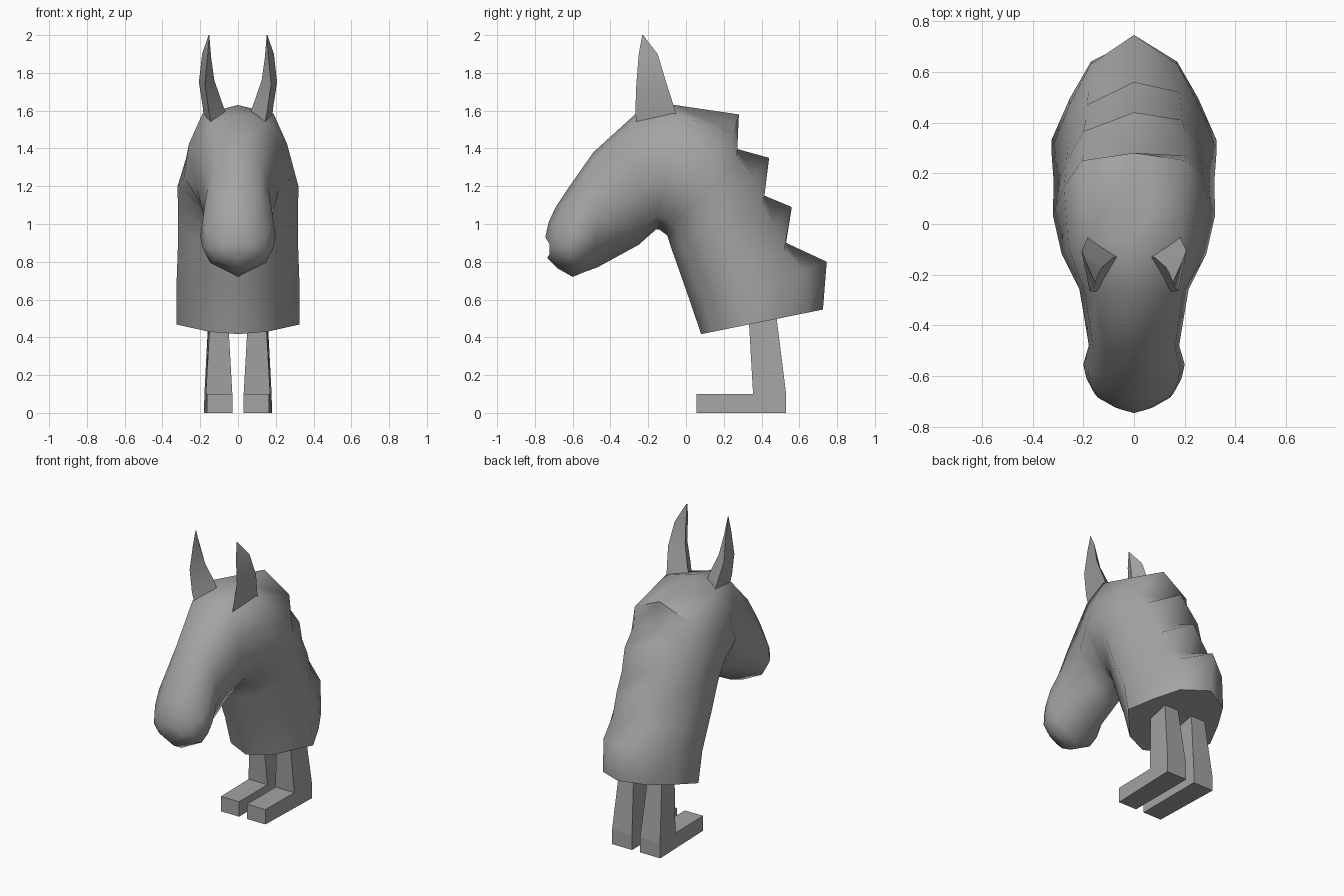
import bpy, bmesh, math

grey = bpy.data.materials.new("plain_grey")
grey.diffuse_color = (0.37, 0.37, 0.37, 1)


def make(name, verts, faces, smooth_angle=None):
    bm = bmesh.new()
    vs = [bm.verts.new(v) for v in verts]
    for f in faces:
        bm.faces.new([vs[i] for i in f])
    bmesh.ops.recalc_face_normals(bm, faces=bm.faces)
    me = bpy.data.meshes.new(name)
    bm.to_mesh(me)
    bm.free()
    me.materials.append(grey)
    ob = bpy.data.objects.new(name, me)
    bpy.context.collection.objects.link(ob)
    if smooth_angle:
        bpy.ops.object.select_all(action='DESELECT')
        ob.select_set(True)
        bpy.context.view_layer.objects.active = ob
        bpy.ops.object.shade_smooth_by_angle(angle=math.radians(smooth_angle))
    return ob


def loft(rings):
    n = len(rings[0])
    verts = [p for r in rings for p in r]
    faces = [(k * n + i, k * n + (i + 1) % n, (k + 1) * n + (i + 1) % n, (k + 1) * n + i)
             for k in range(len(rings) - 1) for i in range(n)]
    last = (len(rings) - 1) * n
    return verts, faces + [tuple(range(n)), tuple(range(last, last + n))]


# Neck sections: throat y, z | mane crest y, z | mane root y, z, x | half width | upper side ratio
neck = [
    (0.08, 0.417, 0.725, 0.547, 0.64, 0.53, 0.17, 0.325, 0.78),
    (0.018, 0.60, 0.745, 0.80, 0.63, 0.75, 0.17, 0.326, 0.78),
    (-0.01, 0.68, 0.53, 0.90, 0.52, 0.86, 0.18, 0.322, 0.80),
    (-0.052, 0.80, 0.56, 1.09, 0.47, 1.00, 0.185, 0.318, 0.81),
    (-0.07, 0.85, 0.415, 1.15, 0.41, 1.11, 0.19, 0.318, 0.83),
    (-0.10, 0.94, 0.44, 1.35, 0.365, 1.25, 0.20, 0.318, 0.84),
    (-0.12, 0.955, 0.26, 1.40, 0.27, 1.36, 0.20, 0.32, 0.85),
    (-0.14, 0.97, 0.28, 1.58, 0.25, 1.48, 0.205, 0.32, 0.86),
]
# Head sections: throat y, z | crest y, z | half width | crest shoulder position, width ratio | side pull
head = [
    (-0.16, 0.97, -0.06, 1.63, 0.285, 0.93, 0.66, 0),
    (-0.25, 0.89, -0.27, 1.58, 0.215, 0.94, 0.70, 0),
    (-0.47, 0.77, -0.49, 1.38, 0.178, 0.92, 0.65, 0),
    (-0.54, 0.745, -0.62, 1.195, 0.200, 0.91, 0.58, 0.02),
    (-0.60, 0.72, -0.69, 1.09, 0.188, 0.91, 0.55, 0.03),
    (-0.68, 0.765, -0.727, 1.01, 0.155, 0.91, 0.55, 0.03),
    (-0.735, 0.82, -0.745, 0.93, 0.080, 0.90, 0.60, 0.02),
]
rings = []


def add_ring(throat, crest, half):
    pts = [(0, *throat)] + half + [(0, *crest)]
    rings.append(pts + [(-x, y, z) for x, y, z in reversed(half)])


halves = [[(x, fy + (sy - fy) * t, fz + (sz - fz) * t)
           for t, x in ((0.11, 0.47 * w), (0.45, w), (0.74, up * w), (1, sx))]
          for fy, fz, by, bz, sy, sz, sx, w, up in neck]
# Only the mane is notched: notch sections keep the sides of the neck even
for k in (2, 4, 6):
    for i in (1, 2):
        halves[k][i] = tuple((a + b) / 2 for a, b in zip(halves[k - 1][i], halves[k + 1][i]))
for sec, half in zip(neck, halves):
    add_ring(sec[0:2], sec[2:4], half)
for k, (fy, fz, by, bz, w, ts, ws, pull) in enumerate(head):
    low = (0.11, 0.50) if k < 2 else (0.20, 0.78)
    half = [(x * w, fy + (by - fy) * t + pull * x, fz + (bz - fz) * t)
            for t, x in (low, (0.42, 1.0), (0.69, 0.91), (ts, ws))]
    add_ring((fy, fz), (by, bz), half)
make("head_and_neck", *loft(rings), smooth_angle=70)

# Ears: tapered three-sided shells
ear = [
    [(0.140, -0.262, 1.52), (0.06, -0.13, 1.57), (0.18, -0.04, 1.54)],
    [(0.155, -0.268, 1.60), (0.08, -0.13, 1.63), (0.185, -0.06, 1.61)],
    [(0.175, -0.263, 1.74), (0.125, -0.17, 1.76), (0.207, -0.105, 1.75)],
    [(0.160, -0.25, 1.90), (0.142, -0.20, 1.88), (0.19, -0.15, 1.90)],
    [(0.152, -0.232, 2.0), (0.152, -0.228, 2.0), (0.156, -0.228, 2.0)],
]
# Legs: L-shaped side profile as y, z, inner x, outer x
leg = [(0.055, 0, 0.03, 0.165), (0.53, 0, 0.03, 0.18), (0.53, 0.1, 0.03, 0.178),
       (0.475, 0.54, 0.055, 0.155), (0.33, 0.54, 0.055, 0.145),
       (0.355, 0.1, 0.03, 0.17), (0.055, 0.1, 0.03, 0.165)]

for side, s in (("right", 1), ("left", -1)):
    make(side + "_ear", *loft([[(s * x, y, z) for x, y, z in r] for r in ear]), smooth_angle=60)
    make(side + "_leg", *loft([[(s * p[c], p[0], p[1]) for p in leg] for c in (2, 3)]))
